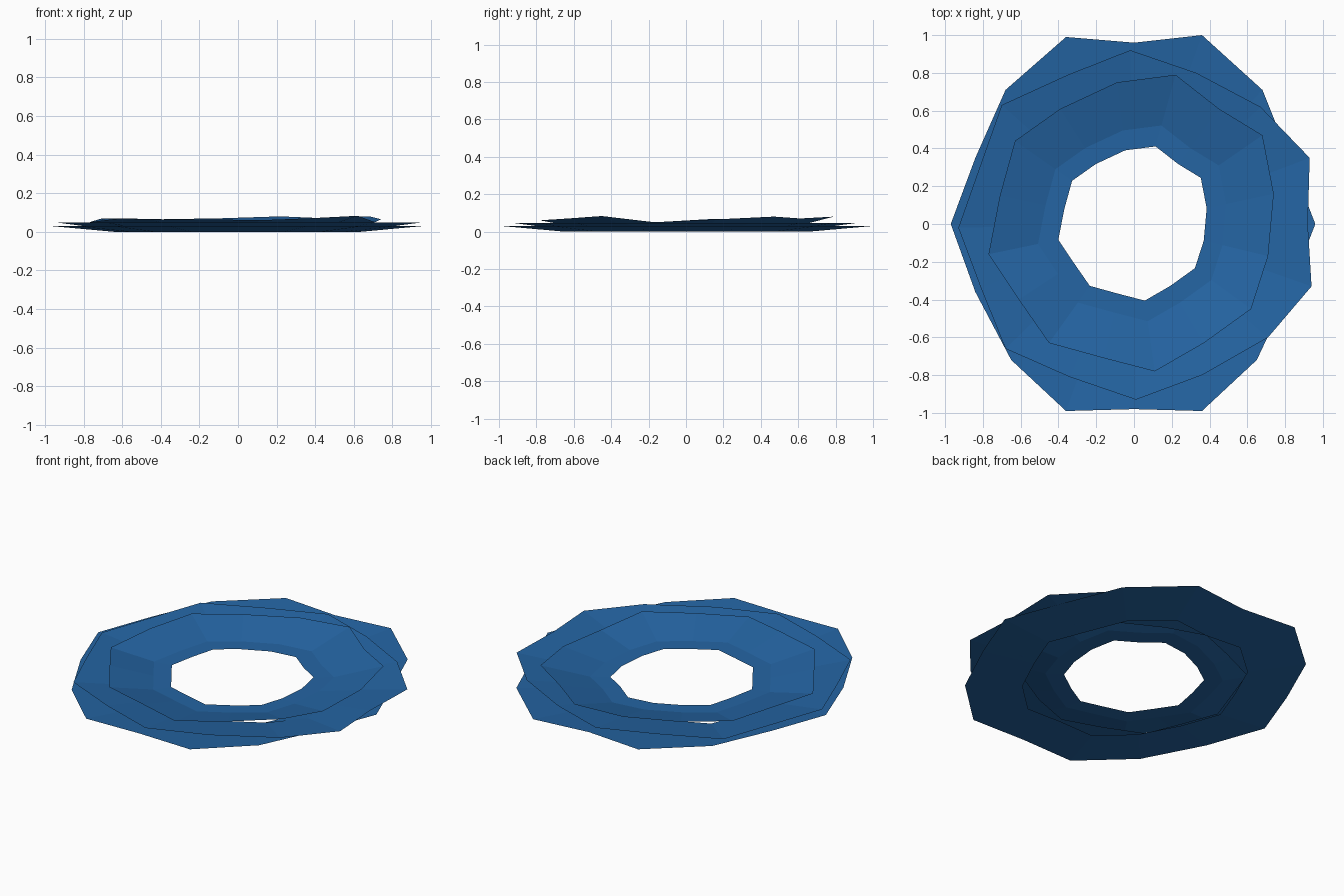
import bpy

if "Cube" in bpy.data.objects:
    bpy.data.objects.remove(bpy.data.objects["Cube"])

water = bpy.data.materials.new("water blue")
water.diffuse_color = (0.018, 0.130, 0.370, 1)
water.use_nodes = True
water.node_tree.nodes["Principled BSDF"].inputs["Base Color"].default_value = water.diffuse_color


def ripple_ring(name, rim, loops):
    """Sheet ring: the rim outline repeated inwards; loops = (scale, z) pairs."""
    n = len(rim)
    verts = [(x, y, z) for x, y, z in rim]
    for scale, height in loops:
        verts += [(x * scale, y * scale, height) for x, y, _ in rim]
    faces = []
    for k in range(len(loops)):
        for i in range(n):
            j = (i + 1) % n
            # outlines run clockwise, so this order faces up
            faces.append((k * n + j, k * n + i, (k + 1) * n + i, (k + 1) * n + j))
    mesh = bpy.data.meshes.new(name)
    mesh.from_pydata(verts, [], faces)
    mesh.materials.append(water)
    obj = bpy.data.objects.new(name, mesh)
    bpy.context.collection.objects.link(obj)
    return obj


# Widest, lowest ring
lower = [(0, .96), (.36, 1), (.68, .71), (.82, .36), (.96, 0), (.82, -.36),
         (.65, -.72), (.36, -.99), (0, -.98), (-.36, -.99), (-.65, -.72),
         (-.84, -.36), (-.97, 0), (-.84, .35), (-.68, .71), (-.36, .99)]
ripple_ring("lower_ripple", [(x, y, .03) for x, y in lower], [(.66, 0)])

# Middle ring
middle = [(-.02, .92), (.33, .80), (.67, .62), (.93, .35), (.92, 0),
          (.94, -.33), (.71, -.60), (.36, -.80), (.01, -.93), (-.34, -.81),
          (-.68, -.66), (-.81, -.34), (-.93, -.02), (-.81, .32), (-.70, .63),
          (-.35, .79)]
ripple_ring("middle_ripple", [(x, y, .047) for x, y in middle], [(.68, .008)])

# Top ring with a wavy rim and a flat lip around the hole
top = [(.22, .79, .08), (.45, .61, .07), (.68, .47, .08), (.74, .16, .065),
       (.71, -.17, .05), (.62, -.45, .083), (.37, -.63, .07), (.11, -.78, .06),
       (-.16, -.71, .065), (-.45, -.63, .065), (-.61, -.40, .07),
       (-.77, -.16, .05), (-.71, .15, .068), (-.63, .44, .07),
       (-.39, .61, .065), (-.09, .75, .07)]
ripple_ring("upper_ripple", top, [(.66, .010), (.52, .008)])
